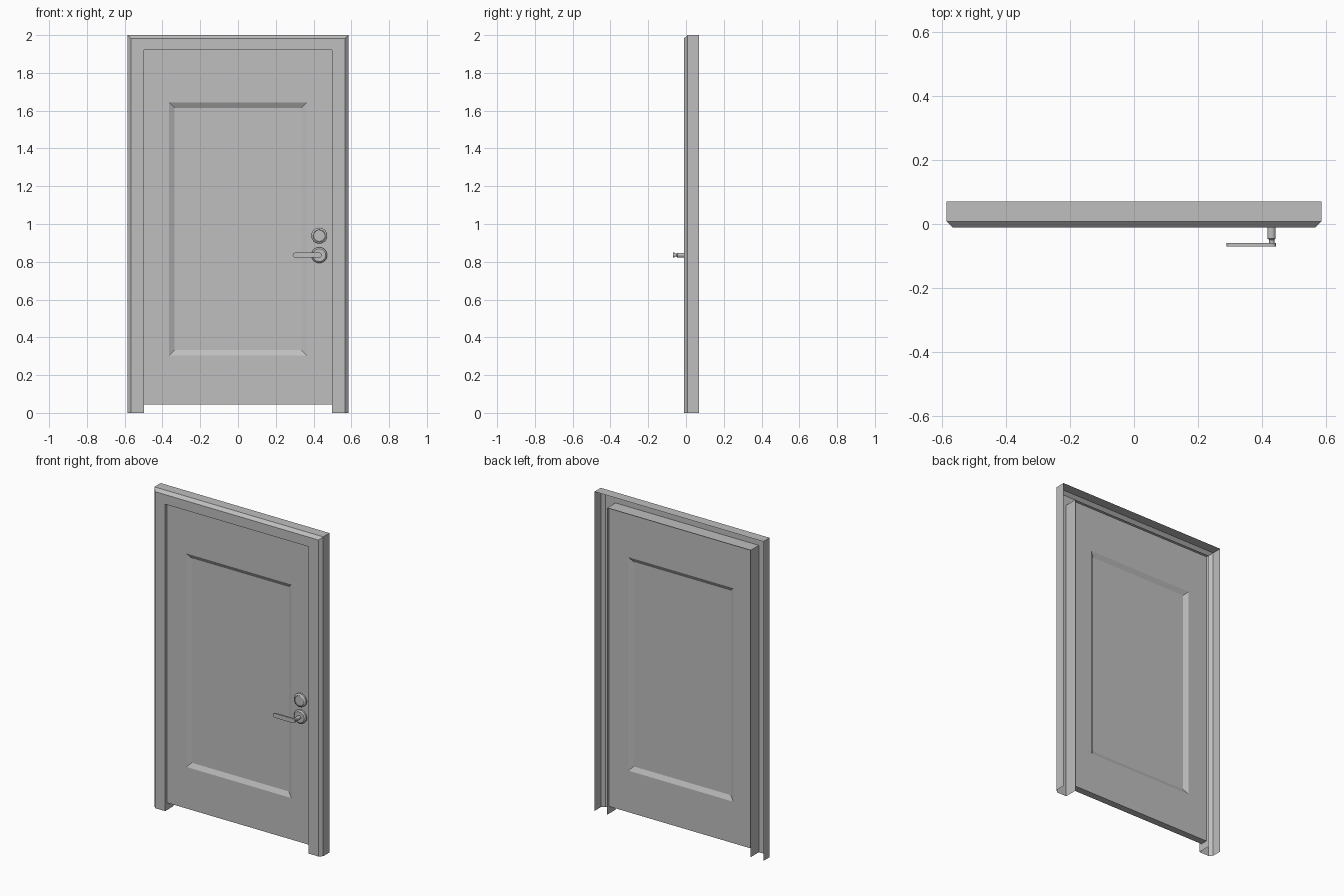
import bpy
import bmesh
from math import cos, sin, pi

cube = bpy.data.objects.get("Cube")
if cube:
    bpy.data.objects.remove(cube, do_unlink=True)

# One plain grey for everything
grey = bpy.data.materials.new("plain grey")
grey.use_nodes = True
colour = (0.52, 0.52, 0.52, 1)
grey.diffuse_color = colour
grey.node_tree.nodes["Principled BSDF"].inputs["Base Color"].default_value = colour


def loft(name, rings, closed=True, smooth=False):
    """Skin a list of equal-length point rings; closed rings get end caps."""
    bm = bmesh.new()
    loops = [[bm.verts.new(p) for p in ring] for ring in rings]
    n = len(rings[0])
    for a, b in zip(loops, loops[1:]):
        for i in range(n if closed else n - 1):
            j = (i + 1) % n
            bm.faces.new((a[i], a[j], b[j], b[i]))
    if closed:
        bm.faces.new(loops[0])
        bm.faces.new(loops[-1])
    bmesh.ops.recalc_face_normals(bm, faces=bm.faces)
    # An open skin must face the front
    if not closed and sum(f.normal.y * f.calc_area() for f in bm.faces) > 0:
        bmesh.ops.reverse_faces(bm, faces=bm.faces)
    mesh = bpy.data.meshes.new(name)
    bm.to_mesh(mesh)
    bm.free()
    mesh.materials.append(grey)
    obj = bpy.data.objects.new(name, mesh)
    bpy.context.collection.objects.link(obj)
    if smooth:
        bpy.ops.object.select_all(action='DESELECT')
        obj.select_set(True)
        bpy.context.view_layer.objects.active = obj
        bpy.ops.object.shade_smooth_by_angle()
    return obj


def rectangle(x, low, high, y):
    return [(-x, y, low), (x, y, low), (x, y, high), (-x, y, high)]


def turned(name, x, z, profile, sides, smooth):
    """Turn a (radius, y) profile around an axis running front to back."""
    angles = [2 * pi * i / sides for i in range(sides)]
    return loft(name, [[(x + r * cos(a), y, z + r * sin(a)) for a in angles]
                       for r, y in profile], smooth=smooth)


FRONT, BACK = -0.011, 0.07
DOOR_X, DOOR_TOP, DOOR_LOW = 0.497, 1.922, 0.045

# Frame: thin folded shell, open at the back and the feet
fold = [(DOOR_X, DOOR_TOP, BACK), (DOOR_X, DOOR_TOP, FRONT),
        (0.566, 1.982, FRONT), (0.585, 2.0, 0.008), (0.585, 2.0, BACK)]
loft("door_frame", [[(-x, y, 0), (-x, y, z), (x, y, z), (x, y, 0)]
                    for x, z, y in fold], closed=False)

# Door leaf with a sunken bevelled panel on both faces
y0, y1, sink, bevel = 0.008, 0.052, 0.015, 0.028
px, p_low, p_high = 0.364, 0.305, 1.642
inner = (px - bevel, p_low + bevel, p_high - bevel)
loft("door_leaf", [rectangle(*inner, y0 + sink),
                   rectangle(px, p_low, p_high, y0),
                   rectangle(DOOR_X, DOOR_LOW, DOOR_TOP, y0),
                   rectangle(DOOR_X, DOOR_LOW, DOOR_TOP, y1),
                   rectangle(px, p_low, p_high, y1),
                   rectangle(*inner, y1 - sink)])

# Lock and handle roses
hx, lock_z, lever_z = 0.43, 0.938, 0.835
turned("lock_rose", hx, lock_z, [(0.042, y0), (0.042, -0.002), (0.032, -0.009),
                                 (0.030, -0.006)], 24, True)
turned("handle_rose", hx, lever_z, [(0.042, y0), (0.042, -0.002),
                                    (0.034, -0.009)], 24, True)

# Handle stem: thick collar and thinner neck
turned("handle_stem", hx, lever_z, [(0.0125, -0.005), (0.0125, -0.046),
                                    (0.008, -0.05), (0.008, -0.062)], 12, False)

# Lever: flat bar with rounded ends
r, tip = 0.0135, 0.303
outline = []
for centre, start in ((hx, -pi / 2), (tip, pi / 2)):
    for i in range(9):
        a = start + pi * i / 8
        outline.append((centre + r * cos(a), lever_z + r * sin(a)))
loft("handle_lever", [[(x, y, z) for x, z in outline] for y in (-0.07, -0.06)],
     smooth=True)
